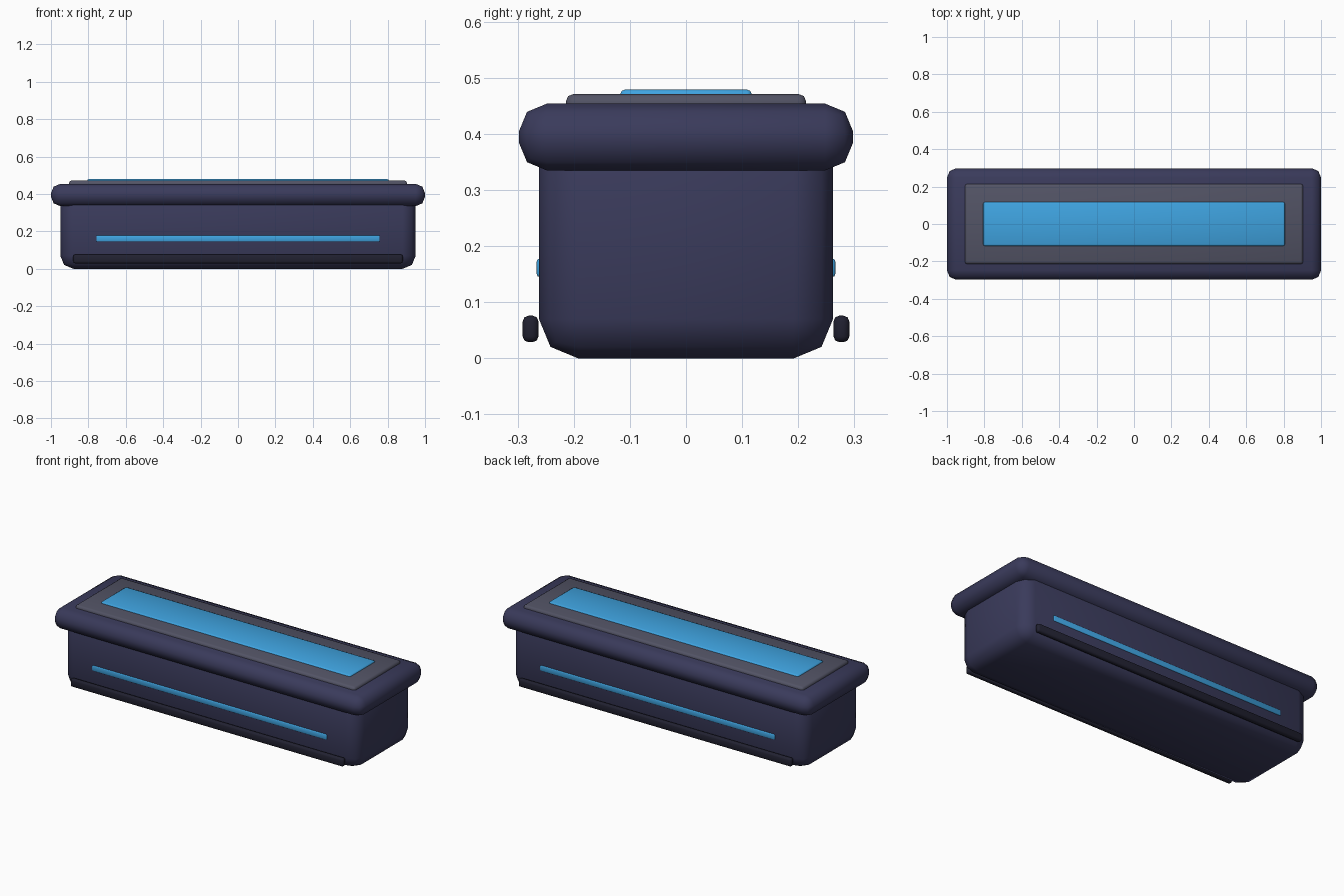
import bpy
import math

if "Cube" in bpy.data.objects:
    bpy.data.objects.remove(bpy.data.objects["Cube"])


def material(name, rgb):
    m = bpy.data.materials.new(name)
    m.diffuse_color = (*rgb, 1)
    m.use_nodes = True
    m.node_tree.nodes["Principled BSDF"].inputs["Base Color"].default_value = m.diffuse_color
    return m


NAVY = material("navy", (0.042, 0.043, 0.105))
SLATE = material("slate", (0.085, 0.087, 0.13))
BLUE = material("blue", (0.05, 0.37, 0.75))
DARK = material("dark", (0.015, 0.015, 0.03))


def rounded_box(name, half_x, y, z, bevel, mat):
    """Bevelled box spanning +-half_x, the y range and the z range."""
    bpy.ops.mesh.primitive_cube_add(
        size=1, location=(0, (y[0] + y[1]) / 2, (z[0] + z[1]) / 2))
    ob = bpy.context.object
    ob.name = name
    ob.scale = (2 * half_x, y[1] - y[0], z[1] - z[0])
    bpy.ops.object.transform_apply(location=False, rotation=False, scale=True)
    mod = ob.modifiers.new("bevel", 'BEVEL')
    mod.width = bevel
    mod.segments = 2
    bpy.ops.object.modifier_apply(modifier=mod.name)
    bpy.ops.object.shade_smooth_by_angle(angle=math.radians(50))
    ob.data.materials.append(mat)
    return ob


# Main body and overhanging lid
rounded_box("body", 0.95, (-0.262, 0.262), (0, 0.41), 0.07, NAVY)
rounded_box("lid", 1.0, (-0.298, 0.298), (0.335, 0.454), 0.05, NAVY)

# Top frame with glowing panel
rounded_box("top_frame", 0.904, (-0.214, 0.214), (0.431, 0.471), 0.013, SLATE)
rounded_box("top_panel", 0.806, (-0.117, 0.117), (0.459, 0.479), 0.008, BLUE)

# Light strips and base rails on front and back
for side, s in (("front", -1), ("back", 1)):
    rounded_box(side + "_light_strip", 0.758,
                sorted((s * 0.250, s * 0.266)), (0.145, 0.178), 0.005, BLUE)
    rounded_box(side + "_base_rail", 0.881,
                sorted((s * 0.263, s * 0.291)), (0.029, 0.076), 0.01, DARK)
